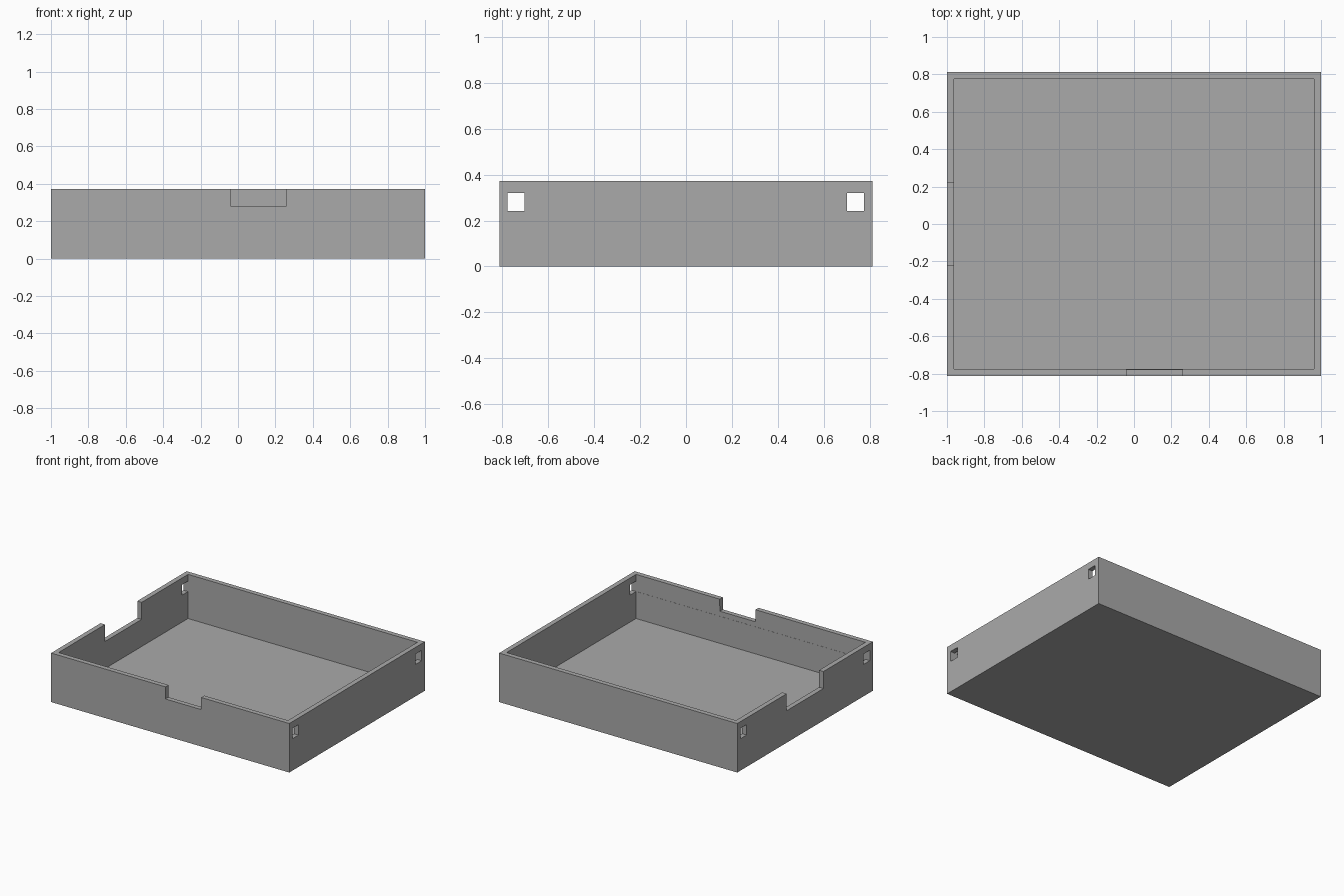
import bpy

if "Cube" in bpy.data.objects:
    bpy.data.objects.remove(bpy.data.objects["Cube"], do_unlink=True)

HALF_X, HALF_Y, HEIGHT, WALL = 1.0, 0.813, 0.372, 0.037

grey = bpy.data.materials.new("plain_grey")
grey.use_nodes = True
colour = (0.4, 0.4, 0.4, 1.0)
grey.diffuse_color = colour
grey.node_tree.nodes["Principled BSDF"].inputs["Base Color"].default_value = colour


def box(name, low, high):
    """Box spanning two opposite corners."""
    bpy.ops.mesh.primitive_cube_add(
        size=1, location=[(a + b) / 2 for a, b in zip(low, high)])
    obj = bpy.context.object
    obj.name = name
    obj.scale = [b - a for a, b in zip(low, high)]
    bpy.ops.object.transform_apply(location=True, rotation=False, scale=True)
    obj.data.materials.append(grey)
    return obj


def cut(target, low, high):
    """Subtract a box from the target, then discard the cutter."""
    cutter = box("cutter", low, high)
    cutter.hide_render = True
    mod = target.modifiers.new("cut", "BOOLEAN")
    mod.operation, mod.solver, mod.object = "DIFFERENCE", "EXACT", cutter
    bpy.context.view_layer.objects.active = target
    bpy.ops.object.modifier_apply(modifier=mod.name)
    bpy.data.objects.remove(cutter, do_unlink=True)


# Open tray with an even wall and floor thickness
tray = box("tray", (-HALF_X, -HALF_Y, 0), (HALF_X, HALF_Y, HEIGHT))
inner_x, inner_y, above = HALF_X - WALL, HALF_Y - WALL, HEIGHT + 0.1
cut(tray, (-inner_x, -inner_y, WALL), (inner_x, inner_y, above))

# Notch in the front rim, off centre
cut(tray, (-0.04, -HALF_Y - 0.1, 0.28), (0.26, -inner_y + 0.1, above))

# Wider, deeper notch in the right rim
cut(tray, (-HALF_X - 0.1, -0.22, 0.243), (-inner_x + 0.1, 0.22, above))

# Square holes at both ends of each side wall
for y in (-0.74, 0.738):
    cut(tray, (-HALF_X - 0.1, y - 0.037, 0.242), (HALF_X + 0.1, y + 0.037, 0.321))
